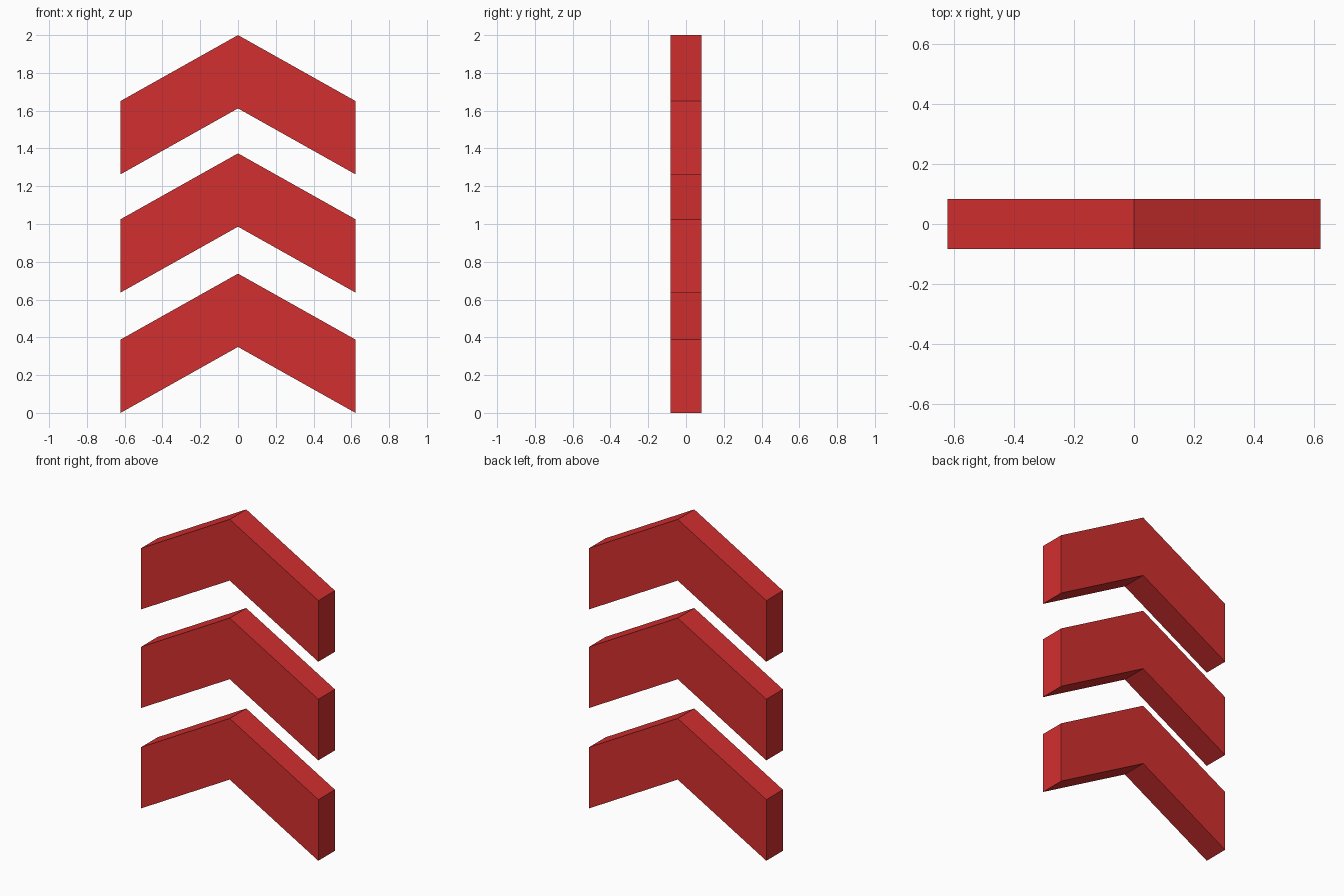
import bpy, bmesh

if "Cube" in bpy.data.objects:
    bpy.data.objects.remove(bpy.data.objects["Cube"])

HALF_WIDTH, HALF_DEPTH = 0.622, 0.083
RISE, HEIGHT = 0.349, 0.388       # slope rise to the peak, vertical band height

red = bpy.data.materials.new("red")
red.diffuse_color = (0.65, 0.028, 0.028, 1)
red.use_nodes = True
red.node_tree.nodes["Principled BSDF"].inputs["Base Color"].default_value = red.diffuse_color


def chevron(name, z):
    """Upward-pointing V band extruded along y."""
    profile = [(-HALF_WIDTH, 0), (0, RISE), (HALF_WIDTH, 0),
               (HALF_WIDTH, HEIGHT), (0, RISE + HEIGHT), (-HALF_WIDTH, HEIGHT)]
    bm = bmesh.new()
    front = bm.faces.new([bm.verts.new((x, -HALF_DEPTH, h)) for x, h in profile])
    extruded = bmesh.ops.extrude_face_region(bm, geom=[front], use_keep_orig=True)
    back = [v for v in extruded["geom"] if isinstance(v, bmesh.types.BMVert)]
    bmesh.ops.translate(bm, verts=back, vec=(0, 2 * HALF_DEPTH, 0))
    bmesh.ops.recalc_face_normals(bm, faces=bm.faces)
    mesh = bpy.data.meshes.new(name)
    bm.to_mesh(mesh)
    bm.free()
    mesh.materials.append(red)
    obj = bpy.data.objects.new(name, mesh)
    obj.location.z = z
    bpy.context.collection.objects.link(obj)


# Three stacked chevrons
for name, z in (("lower_chevron", 0), ("middle_chevron", 0.637), ("upper_chevron", 1.263)):
    chevron(name, z)
